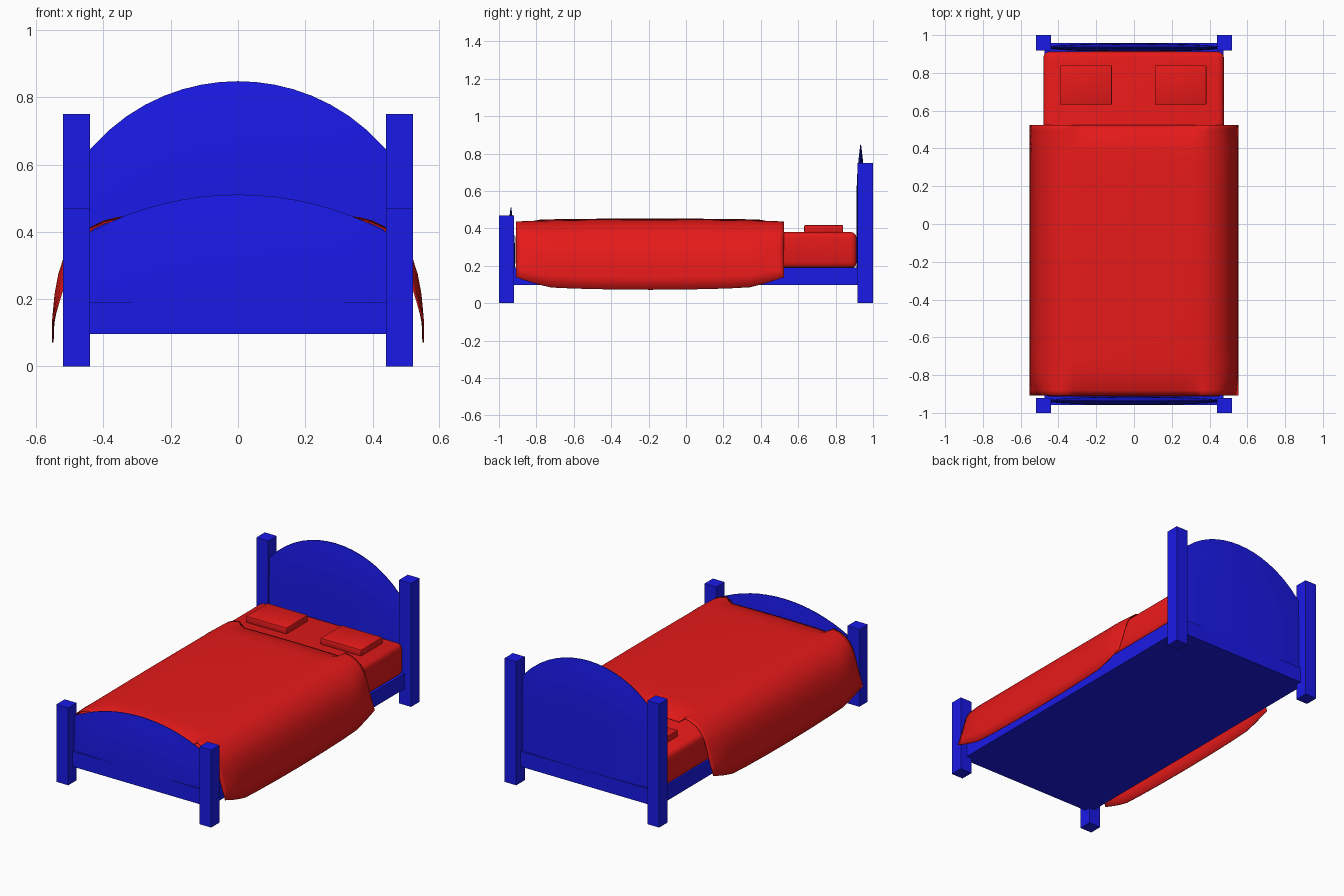
import bpy, bmesh, math

if "Cube" in bpy.data.objects:
    bpy.data.objects.remove(bpy.data.objects["Cube"])


def material(name, color):
    m = bpy.data.materials.new(name)
    m.diffuse_color = color
    m.use_nodes = True
    m.node_tree.nodes["Principled BSDF"].inputs["Base Color"].default_value = m.diffuse_color
    return m


BLUE = material("blue_paint", (0.01, 0.01, 0.8, 1))
RED = material("red_fabric", (0.8, 0.01, 0.01, 1))


def finish(name, bm, mat):
    bmesh.ops.recalc_face_normals(bm, faces=bm.faces)
    me = bpy.data.meshes.new(name)
    bm.to_mesh(me)
    bm.free()
    ob = bpy.data.objects.new(name, me)
    bpy.context.collection.objects.link(ob)
    me.materials.append(mat)
    return ob


def smooth(ob, angle=40):
    bpy.ops.object.select_all(action='DESELECT')
    ob.select_set(True)
    bpy.context.view_layer.objects.active = ob
    bpy.ops.object.shade_smooth_by_angle(angle=math.radians(angle))


def box(name, lo, hi, mat, bevel=0.0, segments=3):
    bm = bmesh.new()
    bmesh.ops.create_cube(bm, size=1)
    for v in bm.verts:
        for i in range(3):
            v.co[i] = lo[i] + (v.co[i] + 0.5) * (hi[i] - lo[i])
    if bevel:
        bmesh.ops.bevel(bm, geom=bm.edges[:], offset=bevel, segments=segments,
                        profile=0.5, affect='EDGES')
    ob = finish(name, bm, mat)
    if bevel:
        smooth(ob)
    return ob


def sheet_faces(bm, rows):
    for a, b in zip(rows, rows[1:]):
        for i in range(len(a) - 1):
            bm.faces.new((a[i], a[i + 1], b[i + 1], b[i]))


# Arched end board, softly domed on both faces
def arched_board(name, y, z_edge, z_top, half=0.44, z_bottom=0.12, nx=16, nz=10):
    sag = z_top - z_edge
    r = (half ** 2 + sag ** 2) / (2 * sag)
    bm = bmesh.new()
    sides = []
    for s in (-1, 1):
        rows = []
        for i in range(nx + 1):
            x = -half + 2 * half * i / nx
            top = z_top - r + math.sqrt(r * r - x * x)
            row = []
            for j in range(nz + 1):
                z = top - (top - z_bottom) * (j / nz) ** 1.5
                d = min(1, (top - z) / 0.25)
                t = 0.002 + 0.02 * math.sqrt(1 - (x / 0.46) ** 2) * math.sin(math.pi / 2 * d)
                row.append(bm.verts.new((x, y + s * t, z)))
            rows.append(row)
        sheet_faces(bm, rows)
        sides.append(rows)
    # rim joining the two faces
    f, b = sides
    ring = lambda g: ([c[0] for c in g] + g[-1][1:] + [c[-1] for c in g[-2::-1]] + g[0][-2:0:-1])
    rf, rb = ring(f), ring(b)
    for i in range(len(rf)):
        k = (i + 1) % len(rf)
        bm.faces.new((rf[i], rf[k], rb[k], rb[i]))
    smooth(finish(name, bm, BLUE))


# Frame: corner posts, base slab and end boards
for label, s in (("left", -1), ("right", 1)):
    x0, x1 = sorted((s * 0.44, s * 0.52))
    box(f"foot_post_{label}", (x0, -1, 0), (x1, -0.92, 0.47), BLUE)
    box(f"head_post_{label}", (x0, 0.918, 0), (x1, 1, 0.75), BLUE)
box("base_slab", (-0.475, -0.957, 0.097), (0.475, 0.957, 0.19), BLUE)
arched_board("headboard", 0.934, 0.645, 0.848)
arched_board("footboard", -0.936, 0.40, 0.511)

# Mattress and pillows
box("mattress", (-0.48, -0.912, 0.188), (0.476, 0.912, 0.38), RED, 0.03)
box("pillow_left", (-0.39, 0.632, 0.378), (-0.117, 0.84, 0.418), RED, 0.006, 2)
box("pillow_right", (0.11, 0.632, 0.378), (0.384, 0.84, 0.418), RED, 0.006, 2)

# Blanket: cross-section swept along y, relaxed toward both ends
half_profile = [(0, .453), (.15, .452), (.26, .450), (.32, .448), (.36, .444), (.40, .434),
                (.44, .414), (.475, .385), (.50, .353), (.52, .315), (.535, .265),
                (.546, .20), (.551, .14), (.553, .072)]
profile = [(-x, z) for x, z in half_profile[:0:-1]] + half_profile
stations = [-0.908, -0.88, -0.85, -0.82, -0.78, -0.72, -0.6, -0.4, -0.19,
            0.02, 0.22, 0.34, 0.40, 0.44, 0.47, 0.50, 0.523]
bm = bmesh.new()
rows = []
for y in stations:
    u = abs(y + 0.193) / 0.716
    end = max(0, (u - 0.8) / 0.2) ** 1.6
    hem = 0.02 * u ** 2 + 0.048 * max(0, (u - 0.72) / 0.28) ** 1.3
    row = []
    for x, z in profile:
        low = min(1, max(0, (0.453 - z) / 0.381))
        nz = z + hem * low - 0.008 * u * u * (1 - low)
        if abs(x) < 0.34:
            nz -= 0.035 * end                      # dip across the middle
        tuck = 0.03 * end * math.sin(math.pi * low)  # pinch at the corners
        row.append(bm.verts.new((x - math.copysign(tuck, x) if x else 0, y, nz)))
    rows.append(row)
sheet_faces(bm, rows)
blanket = finish("blanket", bm, RED)
if blanket.data.polygons[len(blanket.data.polygons) // 2].normal.z < 0:
    blanket.data.flip_normals()
sol = blanket.modifiers.new("thickness", 'SOLIDIFY')
sol.thickness = 0.005
sol.offset = -1
smooth(blanket, 60)
